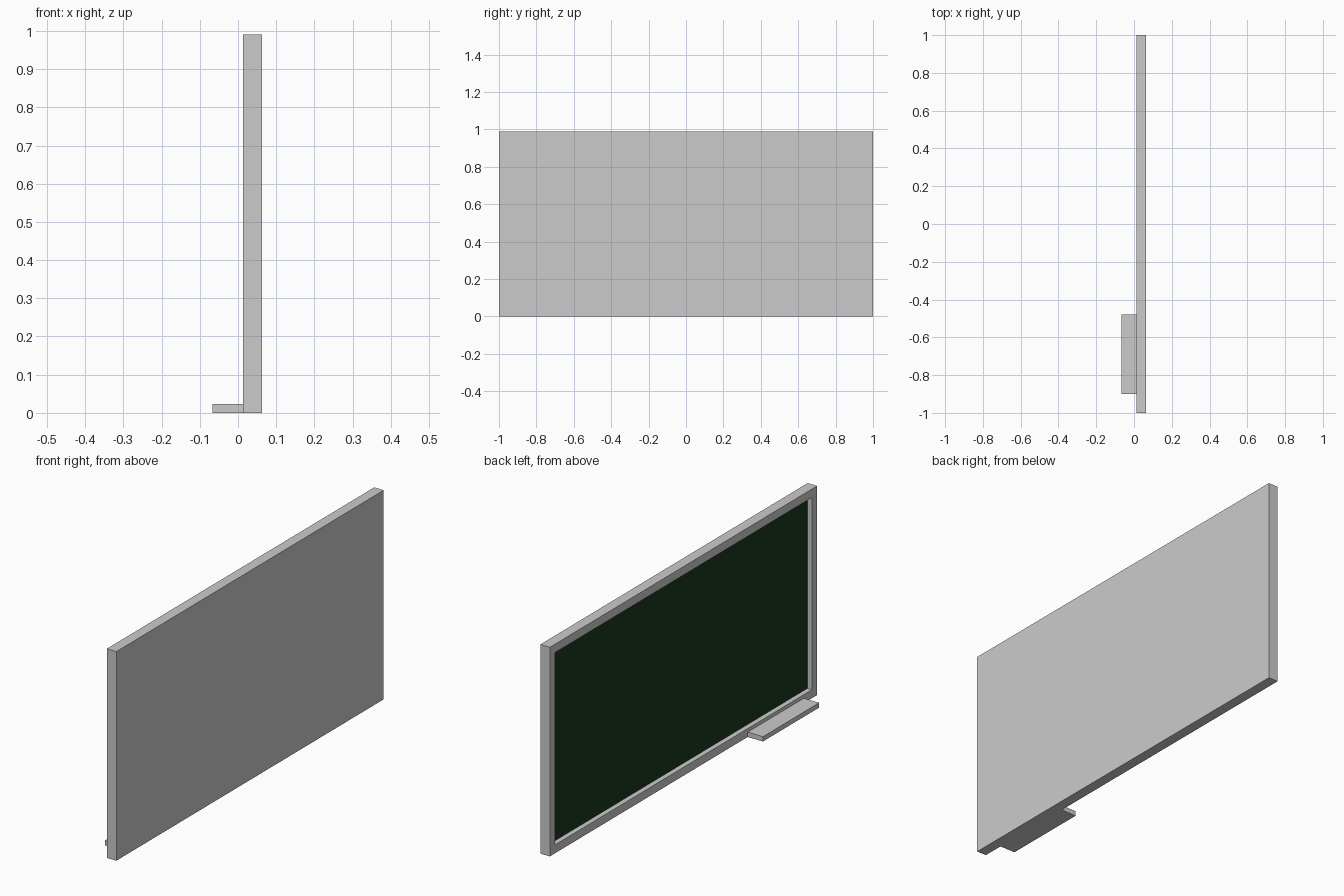
import bpy, bmesh
from mathutils import Matrix, Vector

if "Cube" in bpy.data.objects:
    bpy.data.objects.remove(bpy.data.objects["Cube"])


def box_bm(lo, hi):
    lo, hi = Vector(lo), Vector(hi)
    bm = bmesh.new()
    mat = Matrix.Translation((lo + hi) / 2) @ Matrix.Diagonal((*(hi - lo), 1))
    bmesh.ops.create_cube(bm, size=1, matrix=mat)
    bm.normal_update()
    return bm


def finish(bm, name):
    mesh = bpy.data.meshes.new(name)
    bm.to_mesh(mesh)
    bm.free()
    obj = bpy.data.objects.new(name, mesh)
    bpy.context.collection.objects.link(obj)
    return obj


FRONT, BACK, TOP = 0.013, 0.063, 0.99
BORDER, RECESS = 0.04, 0.024

# Board: closed slab with a raised rim around a recessed writing surface
bm = box_bm((FRONT, -1, 0), (BACK, 1, TOP))
face = min(bm.faces, key=lambda f: f.normal.x)
bmesh.ops.inset_region(bm, faces=[face], thickness=BORDER, use_even_offset=True)
floor = bmesh.ops.extrude_discrete_faces(bm, faces=[face])["faces"][0]
bmesh.ops.translate(bm, verts=floor.verts, vec=(RECESS, 0, 0))
floor.material_index = 1
board = finish(bm, "framed_board")

# Dark green writing surface on the recessed face
grey = bpy.data.materials.new("frame_grey")
grey.diffuse_color = (0.8, 0.8, 0.8, 1)
grey.use_nodes = True
grey.node_tree.nodes["Principled BSDF"].inputs["Base Color"].default_value = grey.diffuse_color
green = bpy.data.materials.new("board_green")
green.diffuse_color = (0.01, 0.04, 0.012, 1)
green.use_nodes = True
green.node_tree.nodes["Principled BSDF"].inputs["Base Color"].default_value = green.diffuse_color
board.data.materials.append(None)
board.data.materials.append(green)
bpy.data.materials.remove(grey)

# Chalk tray along the lower edge
finish(box_bm((-0.067, -0.90, 0), (FRONT, -0.48, 0.023)), "chalk_tray")
